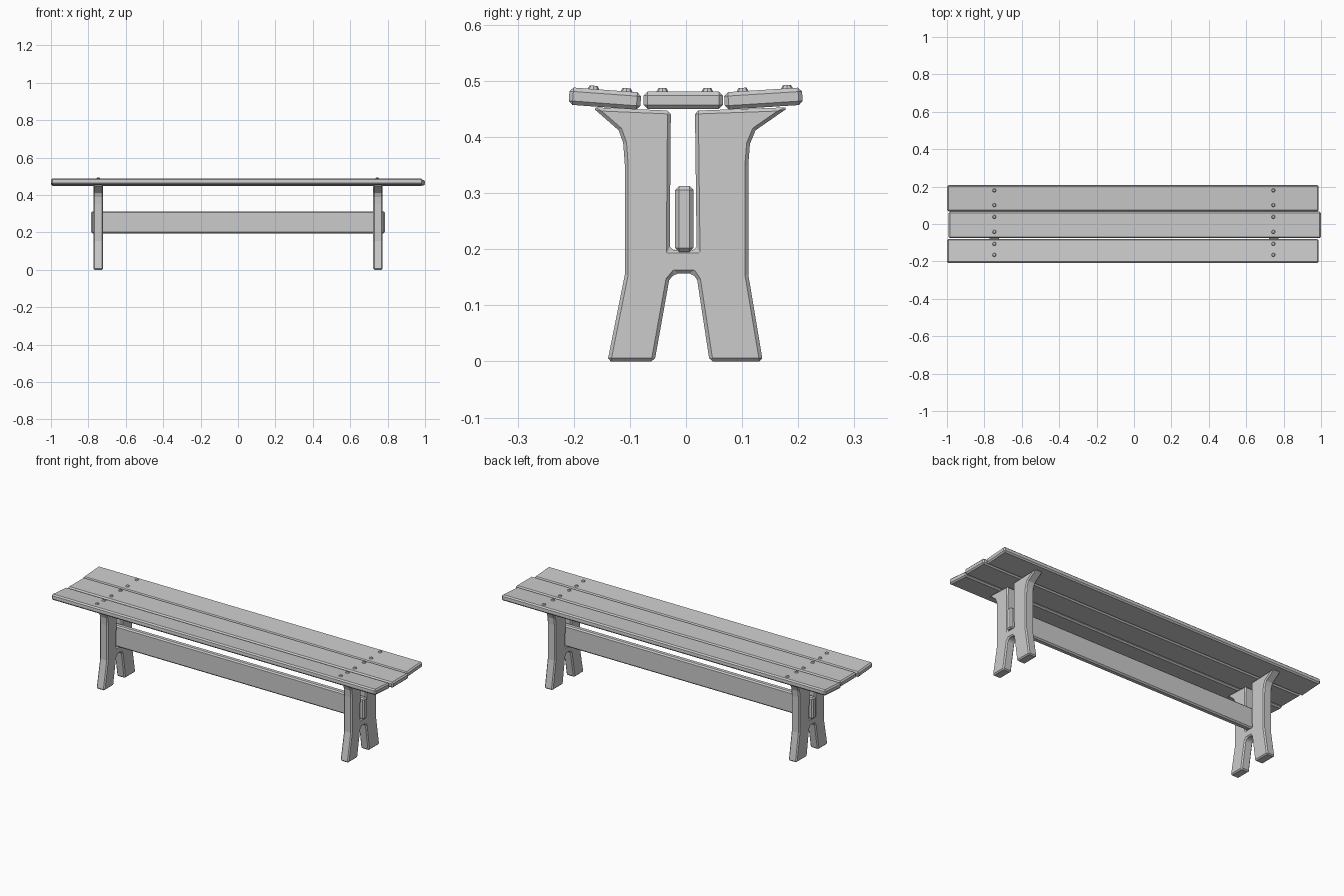
import bpy, bmesh, math
from mathutils import Matrix, Vector

if "Cube" in bpy.data.objects:
    bpy.data.objects.remove(bpy.data.objects["Cube"])


def make_object(name, bm):
    bmesh.ops.recalc_face_normals(bm, faces=bm.faces)
    me = bpy.data.meshes.new(name)
    bm.to_mesh(me)
    bm.free()
    ob = bpy.data.objects.new(name, me)
    bpy.context.collection.objects.link(ob)
    return ob


def chamfer(ob, width):
    mod = ob.modifiers.new("chamfer", 'BEVEL')
    mod.width = width
    mod.segments = 1
    mod.limit_method = 'ANGLE'
    mod.angle_limit = math.radians(35)


def beam(name, size, centre, tilt=0.0):
    bm = bmesh.new()
    bmesh.ops.create_cube(bm, size=1)
    bmesh.ops.scale(bm, vec=size, verts=bm.verts)
    ob = make_object(name, bm)
    ob.location = centre
    ob.rotation_euler.x = tilt
    chamfer(ob, 0.007)
    return ob


# Trestle legs: one H-shaped profile (y, z) with a slot for the stretcher
profile = [
    (-0.167, 0.453), (-0.120, 0.412), (-0.112, 0.390), (-0.109, 0.350),
    (-0.109, 0.155), (-0.140, 0.0), (-0.056, 0.0), (-0.030, 0.145),
    (-0.020, 0.157), (0.012, 0.157), (0.020, 0.145), (0.042, 0.0),
    (0.137, 0.0), (0.111, 0.155), (0.111, 0.350), (0.114, 0.388),
    (0.124, 0.412), (0.183, 0.453), (0.016, 0.447), (0.019, 0.199),
    (-0.029, 0.199), (-0.027, 0.447)]


def trestle(name, x, thickness=0.05):
    bm = bmesh.new()
    face = bm.faces.new([bm.verts.new((x - thickness / 2, y, z)) for y, z in profile])
    ext = bmesh.ops.extrude_face_region(bm, geom=[face])
    moved = [g for g in ext["geom"] if isinstance(g, bmesh.types.BMVert)]
    bmesh.ops.translate(bm, vec=(thickness, 0, 0), verts=moved)
    chamfer(make_object(name, bm), 0.006)


trestle("left_trestle", -0.747)
trestle("right_trestle", 0.748)

# Stretcher resting in the slots
beam("stretcher", (1.57, 0.033, 0.117), (0, -0.003, 0.254))

# Seat planks, outer two tilted up slightly: centre x, y, z, width, length, tilt
planks = {
    "front_plank": (-0.006, -0.1445, 0.4685, 0.128, 1.986, math.radians(-4.2)),
    "middle_plank": (0.004, -0.005, 0.4655, 0.141, 1.992, 0.0),
    "back_plank": (-0.006, 0.138, 0.4685, 0.139, 1.986, math.radians(3.6))}
bolts = {"front_plank": (-0.165, -0.106),
         "middle_plank": (-0.042, 0.038),
         "back_plank": (0.101, 0.180)}
thick = 0.031

for name, (cx, cy, cz, width, length, tilt) in planks.items():
    beam(name, (length, width, thick), (cx, cy, cz), tilt)

    # Domed bolt heads on this plank, above each trestle
    bm = bmesh.new()
    for x in (-0.747, 0.745):
        for y in bolts[name]:
            z = cz + (y - cy) * math.tan(tilt) + thick / 2
            place = Matrix.Translation((x, y, z)) @ Matrix.Rotation(tilt, 4, 'X')
            bmesh.ops.create_cone(bm, cap_ends=True, segments=8, radius1=0.014,
                                  radius2=0.007, depth=0.012, matrix=place)
    make_object(name.replace("plank", "bolts"), bm)
